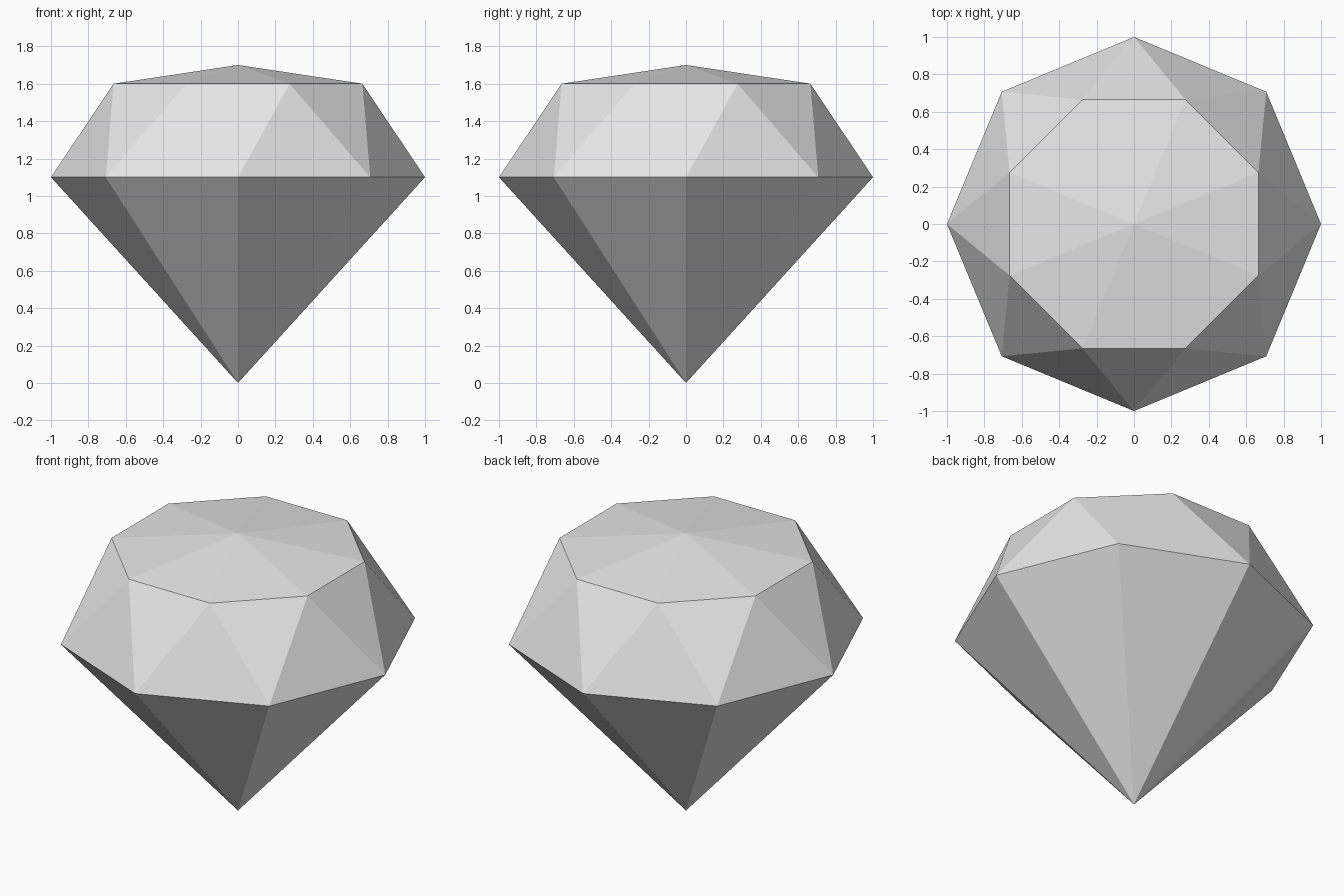
import bpy
import bmesh
from math import cos, sin, pi

cube = bpy.data.objects.get("Cube")
if cube:
    bpy.data.objects.remove(cube, do_unlink=True)

SIDES = 8
STEP = 2 * pi / SIDES

# Single grey stone colour
grey = (0.8, 0.8, 0.8, 1.0)
stone = bpy.data.materials.new("light grey stone")
stone.use_nodes = True
stone.diffuse_color = grey
stone.node_tree.nodes["Principled BSDF"].inputs["Base Color"].default_value = grey

bm = bmesh.new()


def ring(radius, z, turn):
    """Regular ring of vertices, turned by a fraction of one step."""
    return [bm.verts.new((radius * cos((i + turn) * STEP),
                          radius * sin((i + turn) * STEP), z))
            for i in range(SIDES)]


# Culet point, girdle ring, table ring and table peak
culet = bm.verts.new((0, 0, 0))
girdle = ring(1.0, 1.1, 0)
table = ring(0.72, 1.6, 0.5)
peak = bm.verts.new((0, 0, 1.7))

for i in range(SIDES):
    j = (i + 1) % SIDES
    bm.faces.new((culet, girdle[j], girdle[i]))      # pavilion facet
    bm.faces.new((girdle[i], girdle[j], table[i]))   # lower crown facet
    bm.faces.new((table[i], girdle[j], table[j]))    # upper crown facet
    bm.faces.new((table[i], table[j], peak))         # table facet

bmesh.ops.recalc_face_normals(bm, faces=bm.faces)
mesh = bpy.data.meshes.new("cut_gemstone")
bm.to_mesh(mesh)
bm.free()
mesh.materials.append(stone)
gem = bpy.data.objects.new("cut_gemstone", mesh)
bpy.context.collection.objects.link(gem)
